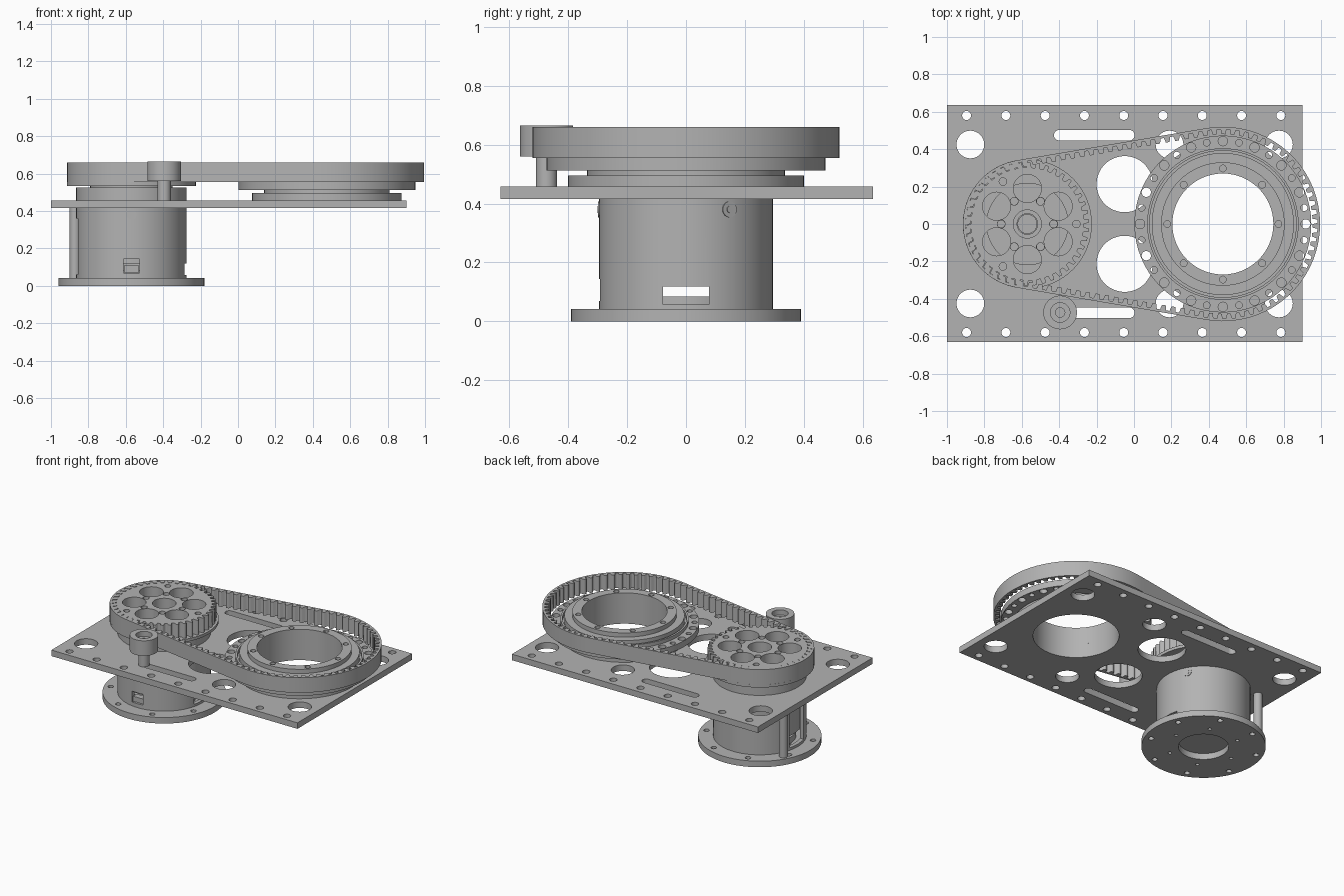
import bpy, bmesh
from math import cos, sin, pi, acos, radians
from mathutils import Matrix

if "Cube" in bpy.data.objects:
    bpy.data.objects.remove(bpy.data.objects["Cube"])

GREY = (0.45, 0.45, 0.45, 1)
metal = bpy.data.materials.new("plain_grey")
metal.use_nodes = True
metal.diffuse_color = GREY
metal.node_tree.nodes["Principled BSDF"].inputs["Base Color"].default_value = GREY

MOTOR = (-0.57, 0)
HUB = (0.475, 0)


# Outline helpers
def circle(c, r, n=64):
    return [(c[0] + r * cos(2 * pi * i / n), c[1] + r * sin(2 * pi * i / n)) for i in range(n)]


def ring_of(c, radius, r, count, start=0, n=20):
    return [circle((c[0] + radius * cos(start + 2 * pi * i / count),
                    c[1] + radius * sin(start + 2 * pi * i / count)), r, n) for i in range(count)]


def slot(x0, x1, y, r, n=12):
    ends = [(x1, -pi / 2), (x0, pi / 2)]
    return [(x + r * cos(a + pi * i / n), y + r * sin(a + pi * i / n))
            for x, a in ends for i in range(n + 1)]


def finish(ob, smooth=True):
    bpy.ops.object.select_all(action='DESELECT')
    ob.select_set(True)
    bpy.context.view_layer.objects.active = ob
    if ob.type == 'CURVE':
        bpy.ops.object.convert(target='MESH')
        ob = bpy.context.object
    bm = bmesh.new()
    bm.from_mesh(ob.data)
    bmesh.ops.remove_doubles(bm, verts=bm.verts, dist=0.0002)
    bmesh.ops.recalc_face_normals(bm, faces=bm.faces)
    bm.to_mesh(ob.data)
    bm.free()
    ob.data.materials.clear()
    ob.data.materials.append(metal)
    if smooth:
        bpy.ops.object.shade_smooth_by_angle(angle=radians(25))
    return ob


def sheet(name, outlines, z0, z1, smooth=True):
    """Extrude a filled outline; further outlines inside it become holes."""
    cu = bpy.data.curves.new(name, 'CURVE')
    cu.dimensions = '2D'
    cu.fill_mode = 'BOTH'
    cu.extrude = (z1 - z0) / 2
    for pts in outlines:
        sp = cu.splines.new('POLY')
        sp.points.add(len(pts) - 1)
        for p, q in zip(sp.points, pts):
            p.co = (q[0], q[1], 0, 1)
        sp.use_cyclic_u = True
    ob = bpy.data.objects.new(name, cu)
    bpy.context.collection.objects.link(ob)
    ob.location.z = (z0 + z1) / 2
    return finish(ob, smooth)


def disc(name, c, r, z0, z1, bore=0, holes=()):
    inner = [circle(c, bore)] if bore else []
    return sheet(name, [circle(c, r)] + inner + list(holes), z0, z1)


# Base plate with lightening holes, slots and edge holes
plate = [[(-1, -0.63), (0.9, -0.63), (0.9, 0.635), (-1, 0.635)]]
for s in (-1, 1):
    plate += [circle((-0.895 + 0.21 * i, s * 0.58), 0.024, 20) for i in range(9)]
    plate += [circle((x, s * 0.425), 0.074, 40) for x in (-0.875, 0.19, 0.775)]
    plate += [circle((-0.05, s * 0.213), 0.15), slot(-0.4, -0.025, s * 0.475, 0.028)]
plate.append(circle(HUB, 0.29))
sheet("base_plate", plate, 0.415, 0.457)

# Motor: mounting flange, windowed housing, core and output stage
disc("motor_flange", MOTOR, 0.39, 0, 0.042, 0.158,
     ring_of(MOTOR, 0.345, 0.018, 8, pi / 8) + ring_of(MOTOR, 0.225, 0.012, 6))
disc("motor_inner_board", MOTOR, 0.23, 0.042, 0.085)
disc("motor_core", MOTOR, 0.26, 0.12, 0.415)
housing = disc("motor_housing", MOTOR, 0.295, 0.042, 0.415, 0.268)


def cut_box(ob, x, y, z, size):
    bpy.ops.mesh.primitive_cube_add(size=1, location=(x, y, z))
    box = bpy.context.object
    box.name = "window_cutter"
    box.hide_render = True
    box.scale = size
    bpy.context.view_layer.objects.active = ob
    mod = ob.modifiers.new("window", 'BOOLEAN')
    mod.operation, mod.object, mod.solver = 'DIFFERENCE', box, 'EXACT'
    bpy.ops.object.modifier_apply(modifier=mod.name)
    bpy.data.objects.remove(box)


cut_box(housing, -0.29, 0, 0.088, (0.1, 0.155, 0.06))
cut_box(housing, -0.85, 0, 0.21, (0.1, 0.155, 0.3))
cut_box(housing, -0.57, -0.29, 0.107, (0.085, 0.1, 0.075))
finish(housing)

# Cable connector seated in the front window
bpy.ops.mesh.primitive_cube_add(size=1, location=(-0.57, -0.265, 0.09))
bpy.context.object.name = "connector"
bpy.context.object.scale = (0.08, 0.04, 0.035)
finish(bpy.context.object, False)

# Screws around the housing
for i in range(3):
    a = radians(30 + 120 * i)
    for r, out in ((0.027, 0.298), (0.012, 0.301)):
        bpy.ops.mesh.primitive_cylinder_add(vertices=24, radius=r, depth=0.02)
        ob = bpy.context.object
        ob.name = "housing_screw"
        ob.matrix_world = (Matrix.Translation((MOTOR[0] + (out - 0.01) * cos(a), (out - 0.01) * sin(a), 0.38))
                           @ Matrix.Rotation(a, 4, 'Z') @ Matrix.Rotation(pi / 2, 4, 'Y'))
        finish(ob)

disc("cable_post", (-0.872, 0.17), 0.028, 0.042, 0.415)
disc("motor_output_ring", MOTOR, 0.295, 0.457, 0.525, 0.05,
     ring_of(MOTOR, 0.262, 0.02, 3) + ring_of(MOTOR, 0.14, 0.02, 6))
disc("motor_output_hub", MOTOR, 0.22, 0.525, 0.538, 0.055, ring_of(MOTOR, 0.14, 0.02, 6))

# Belt path: two arcs joined by tangents
R1, R2 = 0.345, 0.52
D = HUB[0] - MOTOR[0]
PHI = acos((R1 - R2) / D)
STRAIGHT = D * sin(PHI)
ARC1, ARC2 = 2 * (pi - PHI) * R1, 2 * PHI * R2
LENGTH = ARC1 + ARC2 + 2 * STRAIGHT


def belt_point(s, inset):
    if s < ARC1:
        c, r, a = MOTOR[0], R1, PHI + s / R1
    elif s < ARC1 + STRAIGHT:
        t = (s - ARC1) / STRAIGHT
        c, r, a = MOTOR[0] + t * D, R1 + t * (R2 - R1), -PHI
    elif s < ARC1 + STRAIGHT + ARC2:
        c, r, a = HUB[0], R2, -PHI + (s - ARC1 - STRAIGHT) / R2
    else:
        t = (s - ARC1 - STRAIGHT - ARC2) / STRAIGHT
        c, r, a = HUB[0] - t * D, R2 + t * (R1 - R2), PHI
    return (c + (r - inset) * cos(a), (r - inset) * sin(a))


PULLEY_TEETH = 42
PITCH = 2 * pi * R1 / PULLEY_TEETH
TOOTH = ((0.0, 1), (0.4, 1), (0.52, 0), (0.88, 0))
teeth = round(LENGTH / PITCH)
inner = [belt_point((i + f) / teeth * LENGTH, 0.04 if deep else 0.014)
         for i in range(teeth) for f, deep in TOOTH]
outer = [belt_point(i / 100 * LENGTH, 0) for i in range(100)]
sheet("toothed_belt", [outer, inner], 0.555, 0.66, False)

# Drive pulley with matching grooves and a ring of large holes
gear = []
for i in range(PULLEY_TEETH):
    for f, deep in TOOTH:
        a = PHI + (i + f) * 2 * pi / PULLEY_TEETH
        r = 0.302 if deep else 0.33
        gear.append((MOTOR[0] + r * cos(a), r * sin(a)))
pulley_holes = (ring_of(MOTOR, 0.19, 0.075, 6, pi / 6, 40) + ring_of(MOTOR, 0.14, 0.021, 6)
                + ring_of(MOTOR, 0.262, 0.02, 3) + [circle(MOTOR, 0.075)])
sheet("drive_pulley", [gear] + pulley_holes, 0.555, 0.658, False)
disc("pulley_flange", MOTOR, 0.345, 0.535, 0.555, 0, pulley_holes)

# Driven hub: stacked rings around an open bore
disc("hub_bore_sleeve", HUB, 0.29, 0.415, 0.457, 0.27)
disc("hub_bearing_base", HUB, 0.40, 0.457, 0.495, 0.27)
disc("hub_neck", HUB, 0.335, 0.495, 0.512, 0.27)
disc("hub_flange", HUB, 0.473, 0.512, 0.555, 0.27,
     ring_of(HUB, 0.443, 0.025, 16) + ring_of(HUB, 0.443, 0.018, 16, pi / 16))
disc("hub_outer_rim", HUB, 0.405, 0.555, 0.58, 0.392)
disc("hub_step", HUB, 0.38, 0.555, 0.6, 0.27)
disc("hub_inner_ring", HUB, 0.33, 0.6, 0.63, 0.27, ring_of(HUB, 0.297, 0.018, 8))

# Belt tensioner: post, roller and bolt
IDLER = (-0.395, -0.473)
disc("tensioner_post", IDLER, 0.036, 0.457, 0.56)
disc("tensioner_roller", IDLER, 0.09, 0.56, 0.665, 0.052)
disc("tensioner_bolt", IDLER, 0.052, 0.56, 0.63, 0.025)
